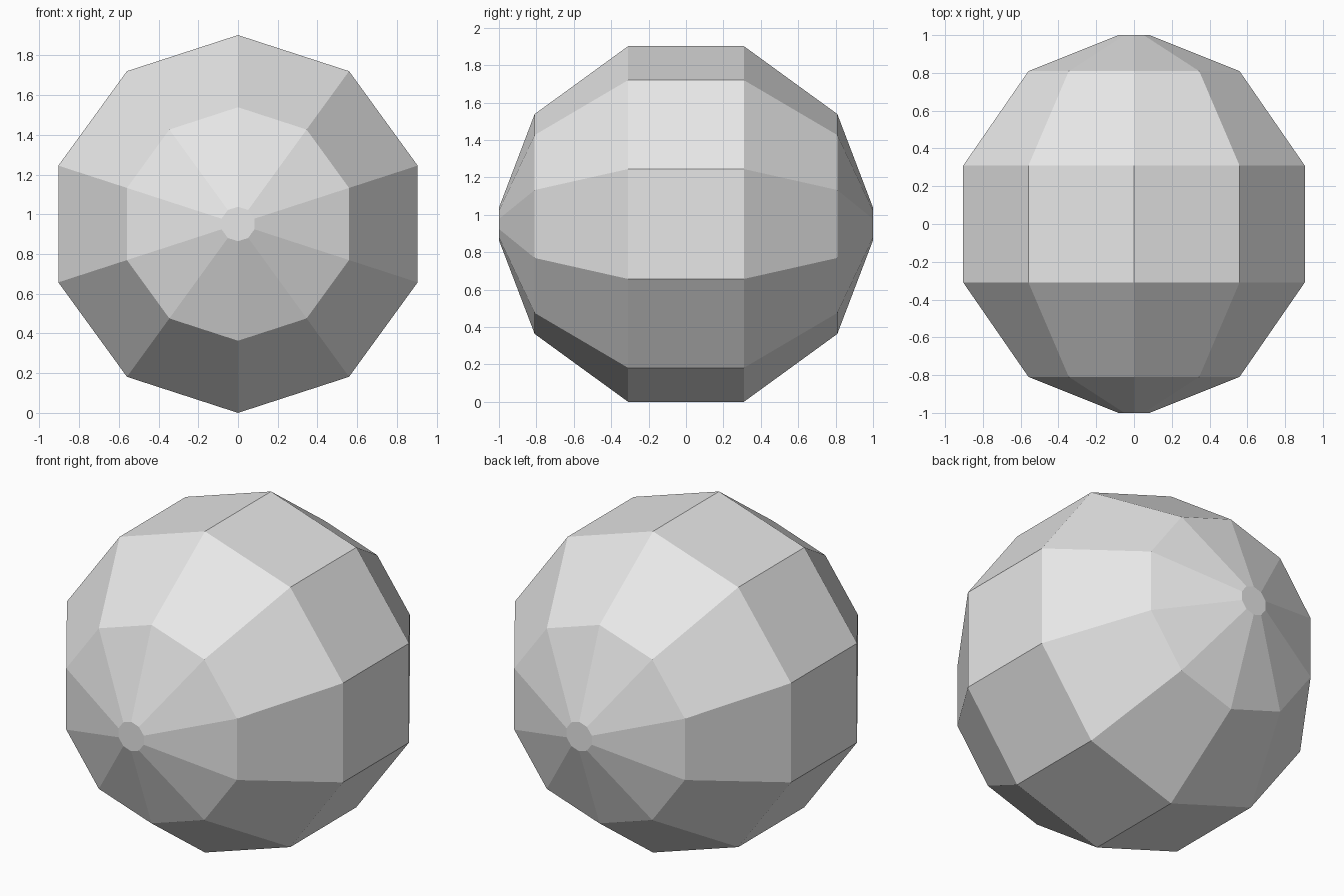
import bpy
import bmesh
from math import sin, cos, radians, tau

cube = bpy.data.objects.get("Cube")
if cube:
    bpy.data.objects.remove(cube, do_unlink=True)

SIDES = 10
TIP_RADIUS = 0.087
CENTRE_Z = sin(radians(72))

# Plain light grey
grey = bpy.data.materials.new("light_grey")
grey.use_nodes = True
colour = (0.8, 0.8, 0.8, 1)
grey.diffuse_color = colour
grey.node_tree.nodes["Principled BSDF"].inputs["Base Color"].default_value = colour

# Half profile: (y, radius), mirrored to the back
half = [(-1, TIP_RADIUS)] + [(-cos(radians(a)), sin(radians(a))) for a in (36, 72)]
profile = half + [(-y, r) for y, r in reversed(half)]

# Faceted ball: decagon rings along y, bridged and capped at both ends
bm = bmesh.new()
rings = []
for y, r in profile:
    rings.append([bm.verts.new((r * sin(tau * i / SIDES), y,
                                CENTRE_Z + r * cos(tau * i / SIDES)))
                  for i in range(SIDES)])
for a, b in zip(rings, rings[1:]):
    for i in range(SIDES):
        j = (i + 1) % SIDES
        bm.faces.new((a[i], a[j], b[j], b[i]))
bm.faces.new(rings[0])
bm.faces.new(rings[-1])
bmesh.ops.recalc_face_normals(bm, faces=bm.faces)

mesh = bpy.data.meshes.new("faceted_ball")
bm.to_mesh(mesh)
bm.free()
mesh.materials.append(grey)
ball = bpy.data.objects.new("faceted_ball", mesh)
bpy.context.collection.objects.link(ball)
